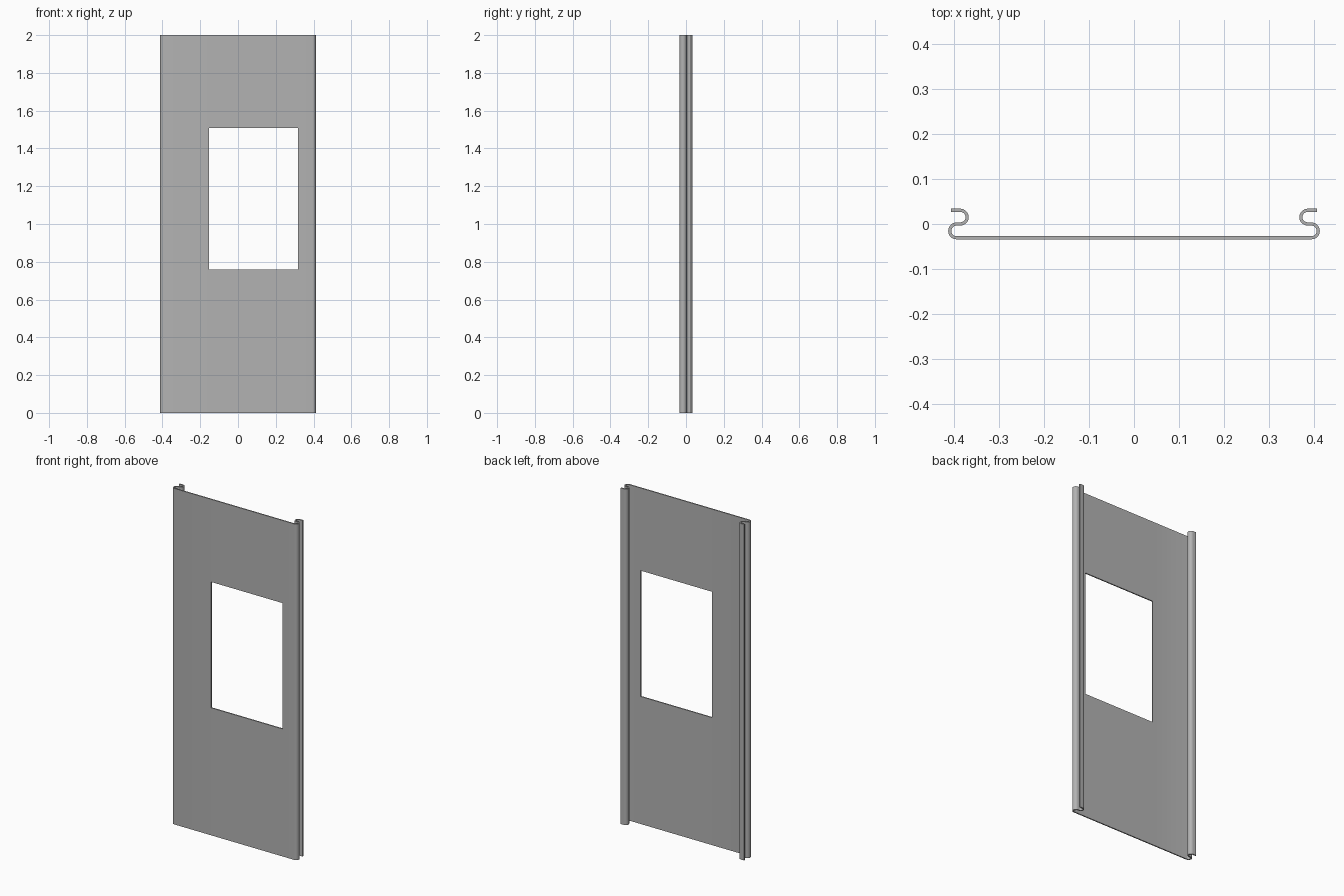
import bpy
import bmesh
from math import cos, sin, pi
from mathutils import Vector

cube = bpy.data.objects.get("Cube")
if cube:
    bpy.data.objects.remove(cube, do_unlink=True)

HEIGHT = 2.0
THICK = 0.007
RADIUS = 0.0153          # bend radius along the sheet's middle
STEPS = 10               # segments in each half-round bend
WINDOW_X = (-0.153, 0.317)
WINDOW_Z = (0.759, 1.508)

# Painted sheet metal
steel = bpy.data.materials.new("grey_steel")
steel.use_nodes = True
colour = (0.45, 0.45, 0.45, 1)
steel.diffuse_color = colour
steel.node_tree.nodes["Principled BSDF"].inputs["Base Color"].default_value = colour


def bend(cx, cy, side):
    """Half-round bend going upward, bulging to +x or -x."""
    angles = [-pi / 2 + pi * i / STEPS for i in range(STEPS + 1)]
    return [(cx + side * RADIUS * cos(a), cy + RADIUS * sin(a)) for a in angles]


# Section of one edge: outward bend, inward bend, then the short lip
edge = bend(0.394, -RADIUS, 1) + bend(0.386, RADIUS, -1) + [(0.407, 2 * RADIUS)]
section = [(-x, y) for x, y in reversed(edge)] + edge

# Sweep the section upward as a thin sheet
bm = bmesh.new()
low = [bm.verts.new((x, y, 0)) for x, y in section]
high = [bm.verts.new((x, y, HEIGHT)) for x, y in section]
for i in range(len(section) - 1):
    bm.faces.new((low[i], low[i + 1], high[i + 1], high[i]))

# Cut the window opening out of the flat front
def slice_panel(axis, value):
    normal = Vector((0, 0, 0))
    normal[axis] = 1
    bmesh.ops.bisect_plane(bm, geom=bm.verts[:] + bm.edges[:] + bm.faces[:],
                           plane_co=normal * value, plane_no=normal)


for x in WINDOW_X:
    slice_panel(0, x)
for z in WINDOW_Z:
    slice_panel(2, z)
opening = []
for face in bm.faces:
    c = face.calc_center_median()
    if WINDOW_X[0] < c.x < WINDOW_X[1] and WINDOW_Z[0] < c.z < WINDOW_Z[1]:
        opening.append(face)
bmesh.ops.delete(bm, geom=opening, context="FACES")

mesh = bpy.data.meshes.new("wall_panel")
bm.to_mesh(mesh)
bm.free()
mesh.materials.append(steel)
panel = bpy.data.objects.new("wall_panel", mesh)
bpy.context.collection.objects.link(panel)

# Give the sheet its thickness, half to each side
solid = panel.modifiers.new("sheet_thickness", "SOLIDIFY")
solid.thickness = THICK
solid.offset = 0
solid.use_even_offset = True

# Smooth bends, sharp sheet edges
bpy.ops.object.select_all(action="DESELECT")
panel.select_set(True)
bpy.context.view_layer.objects.active = panel
bpy.ops.object.modifier_apply(modifier=solid.name)
bpy.ops.object.shade_smooth_by_angle(angle=pi / 6)
